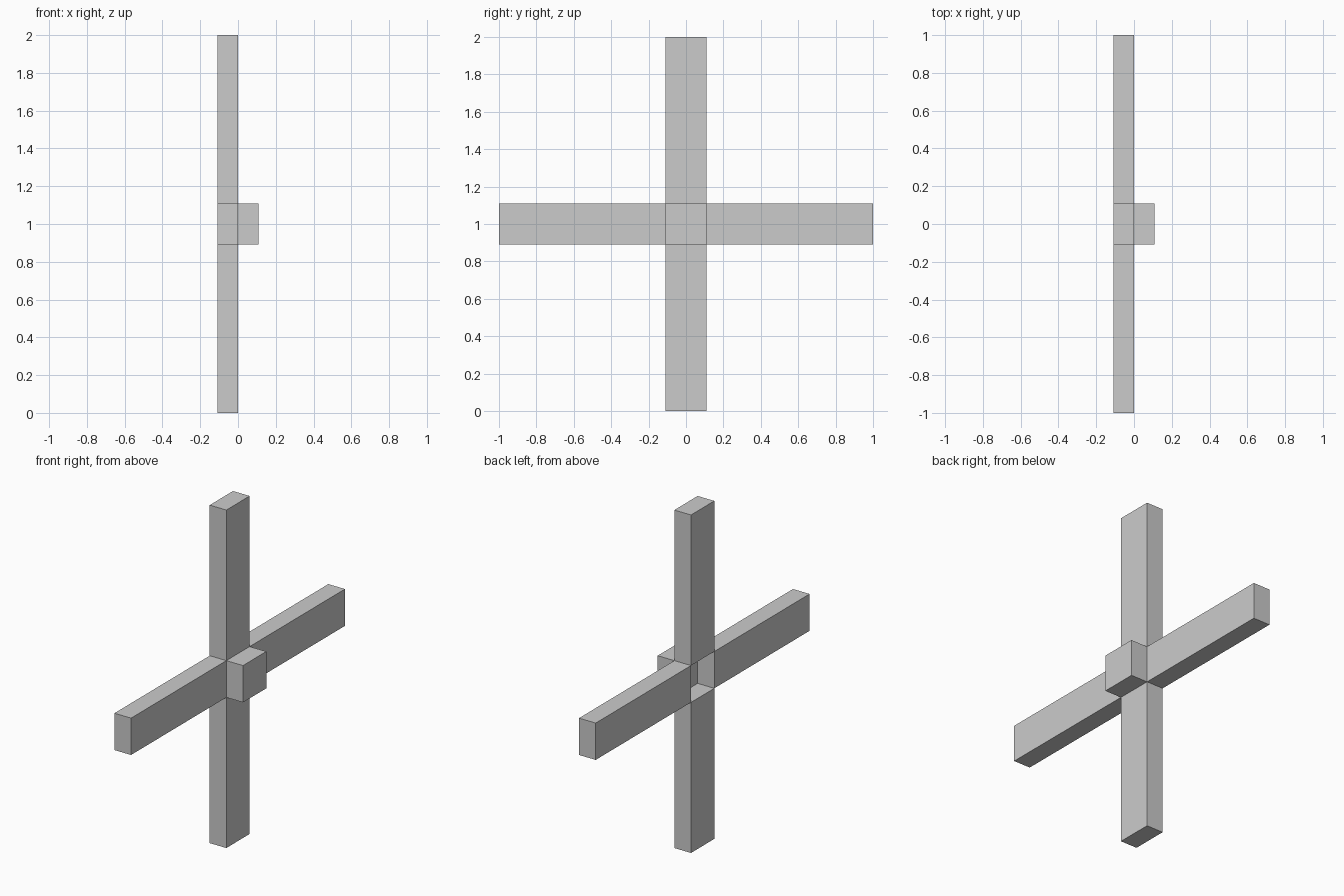
import bpy

if "Cube" in bpy.data.objects:
    bpy.data.objects.remove(bpy.data.objects["Cube"])

H = 0.109   # half width of a bar, also its thickness in x
MID = 1.0   # height of the crossing


def box(name, lo, hi):
    size = [b - a for a, b in zip(lo, hi)]
    centre = [(a + b) / 2 for a, b in zip(lo, hi)]
    bpy.ops.mesh.primitive_cube_add(size=1, location=centre)
    obj = bpy.context.object
    obj.name = name
    obj.scale = size
    bpy.ops.object.transform_apply(location=False, rotation=False, scale=True)
    return obj


# Four arms around an open square pocket at the crossing
for name, a, b in (("left_arm", -1, -H), ("right_arm", H, 1)):
    box(name, (-H, a, MID - H), (0, b, MID + H))
for name, a, b in (("lower_arm", -1, -H), ("upper_arm", H, 1)):
    box(name, (-H, -H, MID + a), (0, H, MID + b))

# Block that closes the pocket and projects to +x
box("centre_block", (0, -H, MID - H), (H, H, MID + H))
